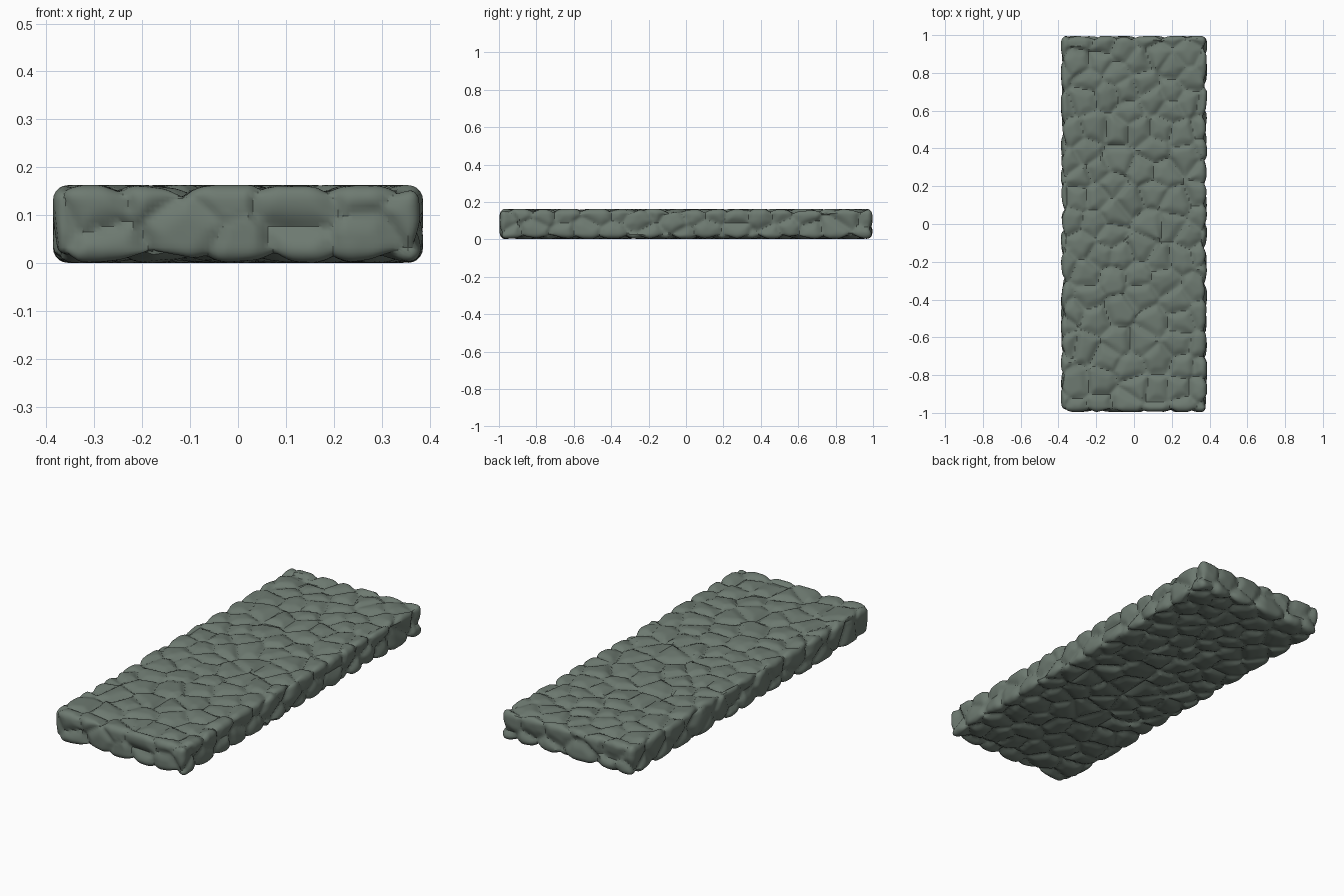
import bpy, bmesh, random
from mathutils import Vector, kdtree

if "Cube" in bpy.data.objects:
    bpy.data.objects.remove(bpy.data.objects["Cube"])

random.seed(7)
HALF = Vector((0.386, 0.996, 0.081))   # half size of the slab
RADIUS = 0.032                         # edge rounding
STEP = 0.0105                          # surface resolution
CELL = 0.098                           # smallest gap between chipped stones
GROOVE = 0.017                         # groove depth
WIDTH = 0.046                          # groove half width


def round_box(p):
    """Rounded-box position and outward normal for a point on the plain box."""
    inner = Vector([max(-h + RADIUS, min(h - RADIUS, c)) for c, h in zip(p, HALF)])
    n = (p - inner).normalized()
    return inner + n * RADIUS, n


def random_surface_point():
    areas = [HALF.y * HALF.z, HALF.x * HALF.z, HALF.x * HALF.y]
    axis = random.choices((0, 1, 2), areas)[0]
    p = Vector([random.uniform(-h, h) for h in HALF])
    p[axis] = random.choice((-1, 1)) * HALF[axis]
    return round_box(p)[0]


# Evenly scattered centres of the chipped stone facets
seeds = []
for _ in range(5000):
    p = random_surface_point()
    if all((p - s).length > CELL for s in seeds):
        seeds.append(p)
tree = kdtree.KDTree(len(seeds))
for i, s in enumerate(seeds):
    tree.insert(s, i)
tree.balance()
tilts = [Vector([random.uniform(-0.13, 0.13) for _ in range(3)]) for _ in seeds]
drops = [random.uniform(0.0, 0.004) for _ in seeds]


def smooth_groove(p):
    """Inward offset: tilted flat facets with V-shaped grooves between them."""
    near = tree.find_n(p, 3)
    s0, i0, _ = near[0]
    h = drops[i0] + tilts[i0].dot(p - s0)
    edge = WIDTH
    for s, i, _ in near[1:]:
        d = (s - s0)
        e = ((s + s0) * 0.5 - p).dot(d) / d.length   # distance to cell border
        if e < edge:
            edge = e
            # meet the neighbouring facet half way at the border
            other = drops[i] + tilts[i].dot(p - s)
            t = 0.5 * max(0.0, 1 - e / 0.02)
            h_mix = h * (1 - t) + other * t
            h = h_mix
    k = max(0.0, 1 - max(edge, 0) / WIDTH)
    return max(0.0, h + GROOVE * k ** 1.8)


# Slab: gridded box, rounded and chipped
bm = bmesh.new()
cache = {}
counts = [round(2 * h / STEP) for h in HALF]


def vert(i, j, k):
    key = (i, j, k)
    if key not in cache:
        p = Vector([-h + 2 * h * a / n for a, h, n in zip(key, HALF, counts)])
        q, n = round_box(p)
        q -= n * smooth_groove(q)
        cache[key] = bm.verts.new((q.x, q.y, q.z + HALF.z + 0.001))
    return cache[key]


for axis in range(3):
    u, v = (axis + 1) % 3, (axis + 2) % 3
    for side in (0, counts[axis]):
        for a in range(counts[u]):
            for b in range(counts[v]):
                quad = []
                for da, db in ((0, 0), (1, 0), (1, 1), (0, 1)):
                    idx = [0, 0, 0]
                    idx[axis], idx[u], idx[v] = side, a + da, b + db
                    quad.append(vert(*idx))
                bm.faces.new(quad if side else quad[::-1])

mesh = bpy.data.meshes.new("stone_slab")
bm.to_mesh(mesh)
bm.free()
slab = bpy.data.objects.new("stone_slab", mesh)
bpy.context.collection.objects.link(slab)

# Grey-green stone
stone = bpy.data.materials.new("grey green stone")
stone.diffuse_color = (0.155, 0.195, 0.165, 1)
stone.use_nodes = True
stone.node_tree.nodes["Principled BSDF"].inputs["Base Color"].default_value = stone.diffuse_color
mesh.materials.append(stone)

bpy.context.view_layer.objects.active = slab
slab.select_set(True)
bpy.ops.object.shade_smooth_by_angle(angle=0.6)
